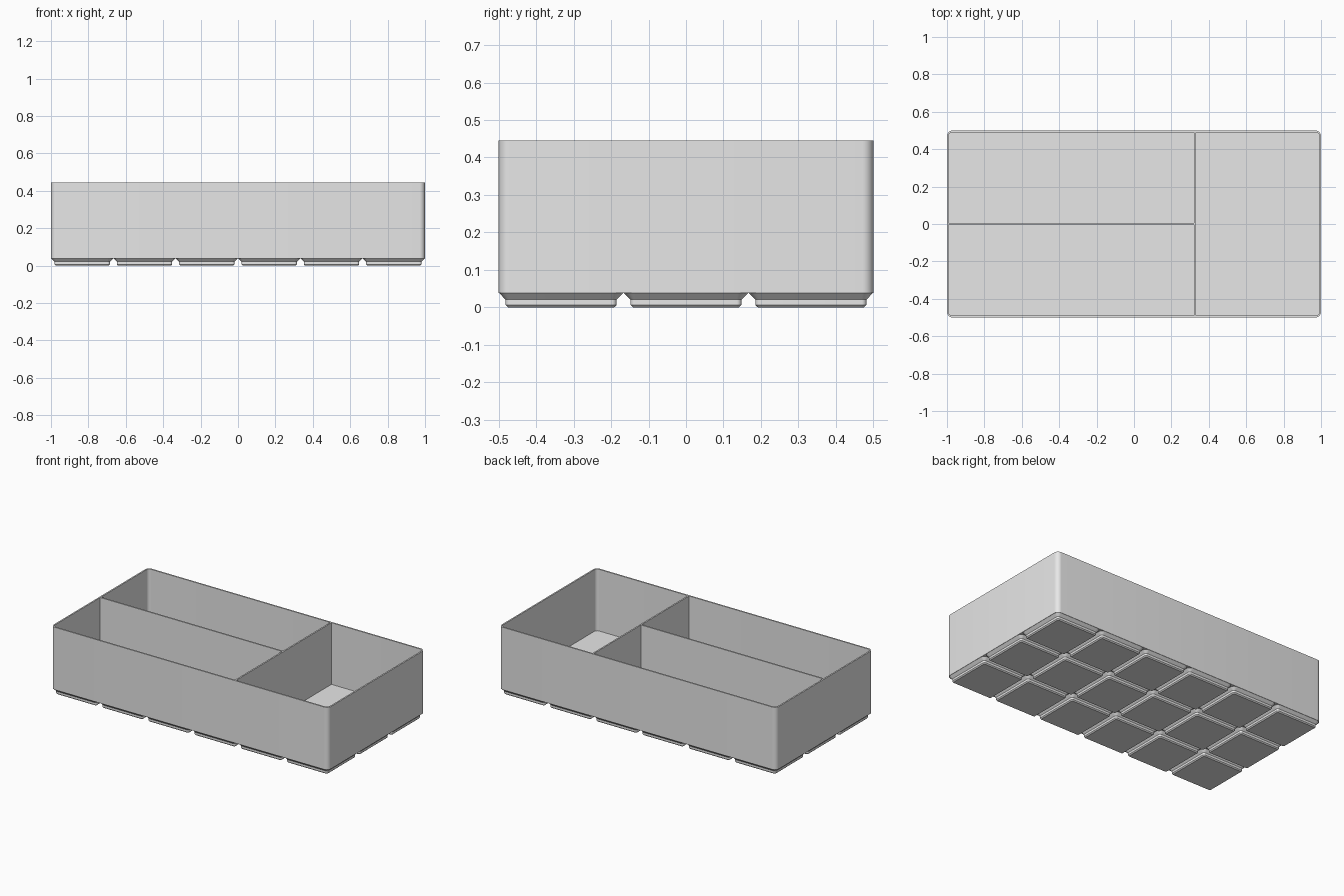
import bpy, bmesh, math

if "Cube" in bpy.data.objects:
    bpy.data.objects.remove(bpy.data.objects["Cube"])

LX, LY, TOP = 1.0, 0.5, 0.445      # half length, half depth, rim height
BASE, FLOOR = 0.038, 0.043         # underside of the tray, inner floor
WALL, R = 0.0095, 0.03             # wall thickness, corner radius
PITCH, DIV_X = 1 / 3, 0.326        # foot spacing, cross divider position

grey = bpy.data.materials.new("light grey")
grey.diffuse_color = (0.8, 0.8, 0.8, 1)
grey.use_nodes = True
grey.node_tree.nodes["Principled BSDF"].inputs["Base Color"].default_value = grey.diffuse_color


def rounded(hx, hy, r, z, cx=0, cy=0, n=8):
    """Rounded rectangle as a ring of points."""
    pts = []
    for q, (sx, sy) in enumerate([(1, 1), (-1, 1), (-1, -1), (1, -1)]):
        for i in range(n + 1):
            a = math.pi / 2 * (q + i / n)
            pts.append((cx + sx * (hx - r) + r * math.cos(a),
                        cy + sy * (hy - r) + r * math.sin(a), z))
    return pts


def loft(bm, rings):
    """Skin a list of rings and cap both ends."""
    rows = [[bm.verts.new(p) for p in ring] for ring in rings]
    n = len(rows[0])
    for a, b in zip(rows, rows[1:]):
        for i in range(n):
            j = (i + 1) % n
            bm.faces.new((a[i], a[j], b[j], b[i]))
    bm.faces.new(rows[0][::-1])
    bm.faces.new(rows[-1])


def finish(bm, name):
    bmesh.ops.recalc_face_normals(bm, faces=bm.faces)
    me = bpy.data.meshes.new(name)
    bm.to_mesh(me)
    bm.free()
    ob = bpy.data.objects.new(name, me)
    bpy.context.collection.objects.link(ob)
    me.materials.append(grey)
    bpy.ops.object.select_all(action='DESELECT')
    ob.select_set(True)
    bpy.context.view_layer.objects.active = ob
    bpy.ops.object.shade_smooth_by_angle(angle=math.radians(30))
    return ob


# Tray: outer wall, rim, inner wall and floor in one skin
bm = bmesh.new()
ix, iy, ir = LX - WALL, LY - WALL, R - WALL
loft(bm, [rounded(LX, LY, R, BASE), rounded(LX, LY, R, TOP),
          rounded(ix, iy, ir, TOP), rounded(ix, iy, ir, FLOOR)])
finish(bm, "tray")


# Dividers: full height, ends just sunk into the walls
def divider(name, x0, x1, y0, y1):
    bm = bmesh.new()
    loft(bm, [[(x0, y0, z), (x1, y0, z), (x1, y1, z), (x0, y1, z)]
              for z in (FLOOR - 0.002, TOP)])
    finish(bm, name)


h = WALL / 2
divider("cross_divider", DIV_X - h, DIV_X + h, -iy - 0.001, iy + 0.001)
divider("long_divider", -ix - 0.001, DIV_X - h + 0.001, -h, h)

# Feet: 6 by 3 grid of stepped, chamfered pads
bm = bmesh.new()
profile = [(0.1415, 0.0064, 0.0), (0.148, 0.0127, 0.0064),
           (0.148, 0.0127, 0.0207), (0.165, 0.0298, BASE)]
for i in range(6):
    for j in range(3):
        cx, cy = (i - 2.5) * PITCH, (j - 1) * PITCH
        loft(bm, [rounded(s, s, r, z, cx, cy) for s, r, z in profile])
finish(bm, "feet")
